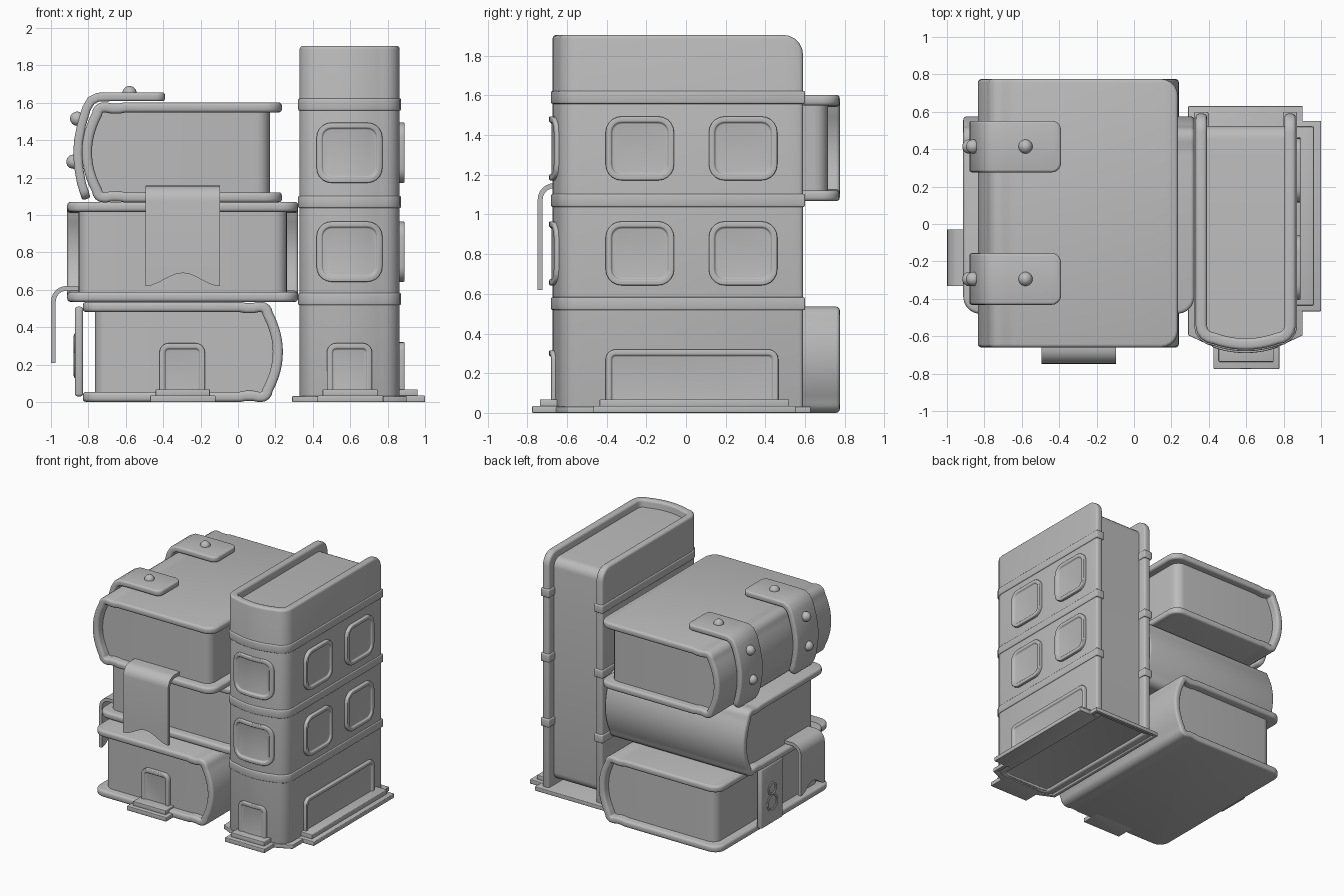
import bpy, bmesh, math
from mathutils import Vector

if "Cube" in bpy.data.objects:
    bpy.data.objects.remove(bpy.data.objects["Cube"])

COLOUR = (0.5, 0.5, 0.5, 1)
mat = bpy.data.materials.new("plain grey")
mat.use_nodes = True
mat.diffuse_color = COLOUR
mat.node_tree.nodes["Principled BSDF"].inputs["Base Color"].default_value = COLOUR
parts = []


def finish(bm, name, thick=0, bevel=0):
    """Turn a bmesh into an object with optional thickness and rounded edges."""
    bmesh.ops.remove_doubles(bm, verts=bm.verts, dist=0.0005)
    bmesh.ops.recalc_face_normals(bm, faces=bm.faces)
    mesh = bpy.data.meshes.new(name)
    bm.to_mesh(mesh)
    bm.free()
    mesh.materials.append(mat)
    ob = bpy.data.objects.new(name, mesh)
    bpy.context.collection.objects.link(ob)
    if thick:
        m = ob.modifiers.new("thickness", 'SOLIDIFY')
        m.thickness, m.offset, m.use_even_offset = thick, 0, True
    if bevel:
        m = ob.modifiers.new("round", 'BEVEL')
        m.width, m.segments, m.use_clamp_overlap = bevel, 3, False
        m.limit_method, m.angle_limit = 'ANGLE', math.radians(55)
    parts.append(ob)


def sheet(name, path, l0, l1, thick, place, r0=0, r1=0, bevel=0.018):
    """Bent board: a path swept from l0 to l1, with rounded corners at both path ends."""
    p = [Vector(q) for q in path]
    bm = bmesh.new()
    rows = [[bm.verts.new(place(*q, l)) for l in (l0, l1)] for q in p[1:-1]]
    for a, b in zip(rows, rows[1:]):
        bm.faces.new((a[0], b[0], b[1], a[1]))
    for tip, nxt, row in ((p[0], p[1], rows[0]), (p[-1], p[-2], rows[-1])):
        d = (tip - nxt).normalized()
        loop = [row[0]]
        for l, s, r in ((l0, 1, r0), (l1, -1, r1)):
            arc = []
            for i in range(6):
                a = i * math.pi / 10
                q = tip - d * r * (1 - math.sin(a))
                arc.append(bm.verts.new(place(*q, l + s * r * (1 - math.cos(a)))))
            loop += arc if s > 0 else arc[::-1]
        bm.faces.new(loop + [row[1]])
    finish(bm, name, thick, bevel)


def prism(outline, d0, d1, place):
    """Extrude a 2D outline from d0 to d1; returns the bmesh and the cap at d1."""
    bm = bmesh.new()
    low = [bm.verts.new(place(u, v, d0)) for u, v in outline]
    top = [bm.verts.new(place(u, v, d1)) for u, v in outline]
    bm.faces.new(low[::-1])
    cap = bm.faces.new(top)
    n = len(low)
    for i in range(n):
        j = (i + 1) % n
        bm.faces.new((low[i], low[j], top[j], top[i]))
    bmesh.ops.recalc_face_normals(bm, faces=bm.faces)
    return bm, cap


def flat(x, y, z):
    return Vector((x, y, z))


def box(name, x0, x1, y0, y1, z0, z1, bevel=0.005):
    bm, _ = prism([(x0, y0), (x1, y0), (x1, y1), (x0, y1)], z0, z1, flat)
    finish(bm, name, bevel=bevel)


def panel(name, u0, u1, v0, v1, r, d0, d1, place, bend=0):
    """Framed rounded window or door with a sunken pane, optionally bent round the spine."""
    outline = []
    for k, (cu, cv) in enumerate(((u1 - r, v1 - r), (u0 + r, v1 - r), (u0 + r, v0 + r), (u1 - r, v0 + r))):
        for i in range(6):
            a = (k + i / 5) * math.pi / 2
            outline.append((cu + r * math.cos(a), cv + r * math.sin(a)))
    bm, cap = prism(outline, d0, d1, place)
    bmesh.ops.inset_region(bm, faces=[cap], thickness=0.028)
    bmesh.ops.inset_region(bm, faces=[cap], thickness=0.005, depth=-0.012)
    if bend:
        mid = (u0 + u1) / 2
        for i in range(-3, 4):
            bmesh.ops.bisect_plane(bm, geom=bm.verts[:] + bm.edges[:] + bm.faces[:],
                                   plane_co=(mid + i * 0.035, 0, 0), plane_no=(1, 0, 0))
        for v in bm.verts:
            v.co.y += bend * (v.co.x - mid) ** 2
    finish(bm, name, bevel=0.006)


def cover_path(D, h, t, s, groove, rc):
    """Cover cross-section: fore-edge, hinge groove, rounded shoulder, bowed spine, and back."""
    m, c = (h - t) / 2, t / 2 + s
    half = [(D, m)]
    if groove:
        half += [(0.23, m), (0.2, m - groove), (0.16, m - groove), (0.13, m)]
    for i in range(5):
        a = i * math.pi / 8
        half.append((c + rc * (1 - math.sin(a)), m - rc * (1 - math.cos(a))))
    for i in range(5, 0, -1):
        half.append((t / 2 + s * (i / 6) ** 2, (m - rc) * i / 6))
    return half + [(t / 2, 0)] + [(u, -w) for u, w in half[::-1]]


def book(name, D, h, t, s, groove, rc, l0, l1, place, r0=0.09, r1=0.09):
    sheet(name + "_cover", cover_path(D, h, t, s, groove, rc), l0, l1, t, place, r0, r1)
    # page block with a curved back and rounded fore-edge corners
    m, edge = (h - t) / 2 - 0.008, D - 0.065
    outline = [(edge, -m), (edge, m)]
    for i in range(8, -9, -1):
        outline.append((t / 2 + 0.015 + s * (i / 8) ** 2, m * i / 8))
    bm, _ = prism(outline, l0 + 0.06, l1 - 0.06, place)
    fore = [place(edge, w, l) for w in (-m, m) for l in (l0 + 0.06, l1 - 0.06)]
    corner = [v for v in bm.verts if any((v.co - f).length < 1e-4 for f in fore)]
    axis = (place(0, 1, 0) - place(0, 0, 0)).normalized()
    edges = [e for e in bm.edges if e.verts[0] in corner and e.verts[1] in corner
             and abs((e.verts[0].co - e.verts[1].co).normalized().dot(axis)) > 0.9]
    bmesh.ops.bevel(bm, geom=edges, offset=0.07, segments=5, profile=0.5, affect='EDGES')
    finish(bm, name + "_pages")


def ribbon(name, path, l0, l1, place):
    """Hanging bookmark with a notched end."""
    bm = bmesh.new()
    n, grid = 12, []
    for k, (u, z) in enumerate(path):
        row = []
        for i in range(n + 1):
            f = i / n
            lift = 0.07 * math.sin(math.pi * f) ** 2 if k == len(path) - 1 else 0
            row.append(bm.verts.new(place(u, z + lift, l0 + (l1 - l0) * f)))
        grid.append(row)
    for a, b in zip(grid, grid[1:]):
        for i in range(n):
            bm.faces.new((a[i], a[i + 1], b[i + 1], b[i]))
    finish(bm, name, 0.025)


# Three stacked books
book("bottom_book", 1.07, 0.535, 0.054, 0.055, 0.006, 0.035, -0.66, 0.775,
     lambda u, w, l: Vector((0.24 - u, l, 0.268 + w)))
book("middle_book", 1.055, 0.535, 0.054, 0.055, 0.006, 0.035, -0.913, 0.322,
     lambda u, w, l: Vector((l, 0.575 - u, 0.803 + w)))
book("top_book", 1.07, 0.535, 0.054, 0.055, 0.006, 0.035, -0.66, 0.775,
     lambda u, w, l: Vector((-0.835 + u, l, 1.335 + w)))


# Upright book with wrapped bands
def upright(u, w, l):
    return Vector((0.597 + w, -0.672 + u, l))


book("tall_book", 1.262, 0.535, 0.06, 0.03, 0, 0.07, 0.005, 1.905, upright, 0, 0.1)
for i in range(3):
    z = 0.518 + 0.52 * i
    sheet("band_%d" % i, cover_path(1.272, 0.535, 0.06, 0.03, 0, 0.07), z, z + 0.065, 0.076, upright, bevel=0.008)


# Windows and doors
def front(u, v, d):
    return Vector((u, -d, v))


def side(u, v, d):
    return Vector((d, u, v))


for z in (0.643, 1.172):
    panel("front_window", 0.42, 0.772, z, z + 0.322, 0.08, 0.63, 0.69, front, 1.0)
    for y in (-0.405, 0.115):
        panel("side_window", y, y + 0.345, z, z + 0.322, 0.08, 0.84, 0.89, side)
panel("front_door", 0.475, 0.717, 0.01, 0.315, 0.05, 0.63, 0.69, front, 1.0)
panel("side_door", -0.405, 0.465, 0.01, 0.32, 0.05, 0.84, 0.89, side)
panel("bottom_book_door", -0.42, -0.177, 0.01, 0.315, 0.05, 0.57, 0.63, front)

# Plinth and door steps
outline = [(0.29, 0.63), (0.29, -0.595), (0.42, -0.655), (0.775, -0.655), (0.902, -0.595), (0.902, 0.63)]
bm, cap = prism(outline, 0.032, 0, flat)
bmesh.ops.inset_region(bm, faces=[cap], thickness=0.035)
bmesh.ops.inset_region(bm, faces=[cap], thickness=0.004, depth=-0.01)
bmesh.ops.inset_region(bm, faces=[cap], thickness=0.04)
bmesh.ops.inset_region(bm, faces=[cap], thickness=0.004, depth=-0.015)
finish(bm, "plinth", bevel=0.004)
box("front_step_low", 0.425, 0.777, -0.775, -0.6, 0, 0.035)
box("front_step_high", 0.453, 0.747, -0.737, -0.6, 0.03, 0.068)
box("side_step_low", 0.84, 1.0, -0.467, 0.552, 0, 0.035)
box("side_step_high", 0.84, 0.96, -0.435, 0.52, 0.03, 0.068)
box("bottom_book_step_low", -0.47, -0.12, -0.74, -0.58, 0, 0.035)
box("bottom_book_step_high", -0.44, -0.15, -0.705, -0.58, 0.03, 0.068)

# Straps with rivets over the top book
strap = [(-0.39, 1.632), (-0.68, 1.632), (-0.75, 1.63), (-0.785, 1.612), (-0.81, 1.57), (-0.837, 1.48),
         (-0.853, 1.4), (-0.857, 1.33), (-0.853, 1.26), (-0.837, 1.17), (-0.81, 1.085)]
for y in (0.414, -0.294):
    sheet("strap", strap, y - 0.138, y + 0.138, 0.047, lambda u, w, l: Vector((u, l, w)), 0.05, 0.05, 0.014)
    for x, z in ((-0.58, 1.652), (-0.86, 1.515), (-0.88, 1.285)):
        bpy.ops.mesh.primitive_uv_sphere_add(segments=20, ring_count=12, radius=0.038, location=(x, y, z))
        bpy.context.object.name = "rivet"
        bpy.context.object.data.materials.append(mat)
        parts.append(bpy.context.object)

# Clasp on the bottom book
box("clasp_plate", -0.872, -0.828, 0.01, 0.29, 0.03, 0.51, 0.015)
for z, r in ((0.31, 0.045), (0.2, 0.06)):
    bpy.ops.mesh.primitive_torus_add(major_radius=r, minor_radius=0.015, major_segments=24, minor_segments=8,
                                     location=(-0.864, 0.15, z), rotation=(0, math.pi / 2, 0))
    bpy.context.object.name = "clasp_ring"
    bpy.context.object.data.materials.append(mat)
    parts.append(bpy.context.object)


# Hanging bookmarks
def curl(start, out, top, end):
    """Run outwards, curve over with a fixed radius, then hang down."""
    r, pts = 0.07, [(start, top)]
    for i in range(7):
        a = i * math.pi / 12
        pts.append((out + r - r * math.sin(a), top - r + r * math.cos(a)))
    return pts + [(out, end + 0.1), (out, end)]


ribbon("front_bookmark", curl(-0.55, -0.735, 1.145, 0.62), -0.495, -0.097, lambda u, z, l: Vector((l, u, z)))
ribbon("side_bookmark", curl(-0.8, -0.987, 0.608, 0.21), -0.332, -0.03, lambda u, z, l: Vector((u, l, z)))

# Bake the modifiers and smooth the rounded edges
bpy.ops.object.select_all(action='DESELECT')
for ob in parts:
    ob.select_set(True)
bpy.context.view_layer.objects.active = parts[0]
bpy.ops.object.convert(target='MESH')
bpy.ops.object.shade_smooth_by_angle(angle=math.radians(42))
